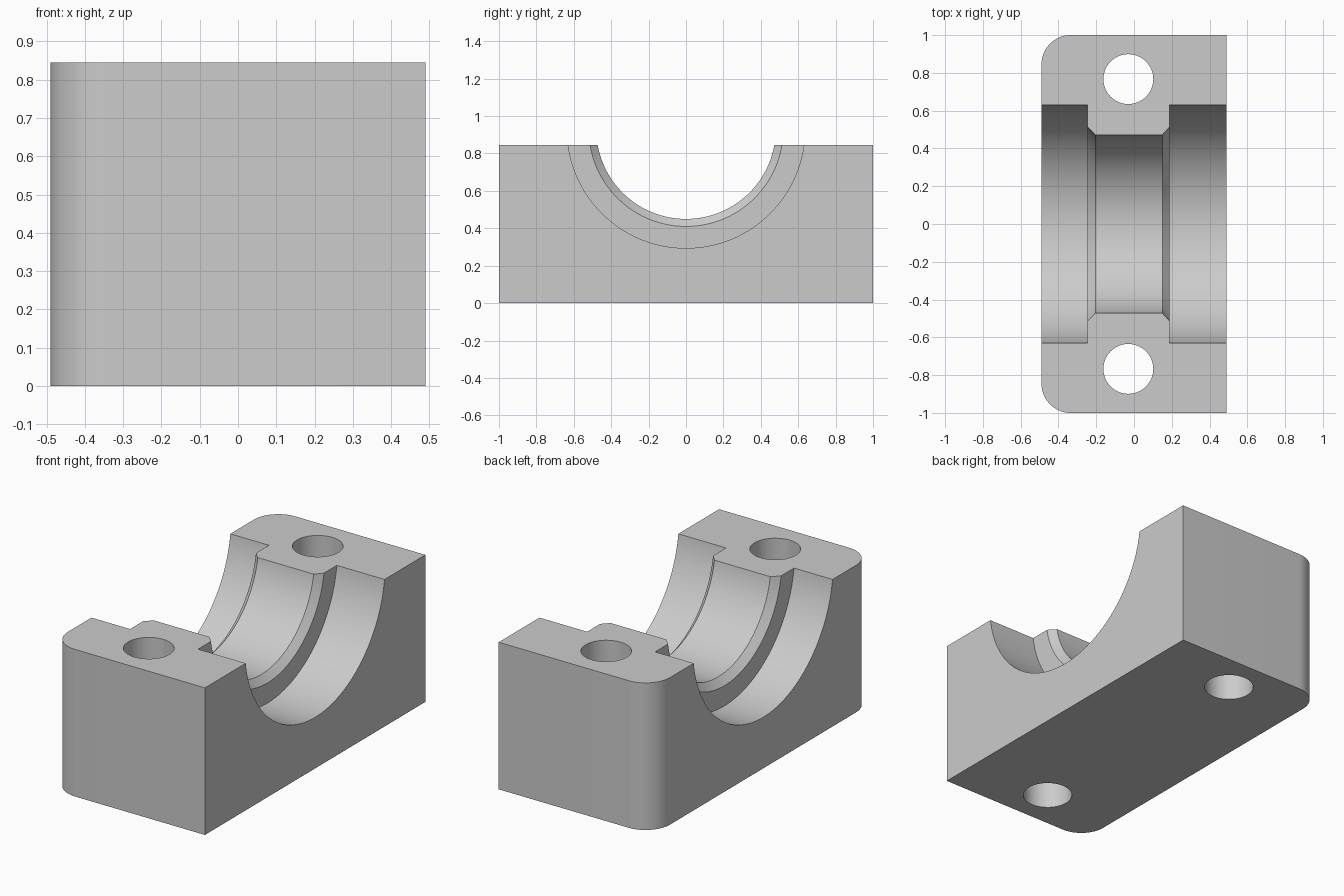
import bpy, bmesh, math
from mathutils import Matrix, Vector

cube = bpy.data.objects.get("Cube")
if cube:
    bpy.data.objects.remove(cube, do_unlink=True)

HALF_X, HALF_Y, HEIGHT = 0.49, 1.0, 0.845
CORNER = 0.155
BORE_Z = 0.93

grey = bpy.data.materials.new("light grey metal")
grey.use_nodes = True
COLOUR = (0.6, 0.6, 0.6, 1)
grey.diffuse_color = COLOUR
grey.node_tree.nodes["Principled BSDF"].inputs["Base Color"].default_value = COLOUR


def make_object(name, bm):
    bmesh.ops.recalc_face_normals(bm, faces=bm.faces)
    mesh = bpy.data.meshes.new(name)
    bm.to_mesh(mesh)
    bm.free()
    mesh.materials.append(grey)
    obj = bpy.data.objects.new(name, mesh)
    bpy.context.collection.objects.link(obj)
    return obj


# Block: outline with two rounded corners on the right side, extruded upward
def corner_arc(cy, start, steps=16):
    cx = -HALF_X + CORNER
    angles = [start + math.pi / 2 * i / steps for i in range(steps + 1)]
    return [(cx + CORNER * math.cos(a), cy + CORNER * math.sin(a)) for a in angles]


outline = [(HALF_X, -HALF_Y), (HALF_X, HALF_Y)]
outline += corner_arc(HALF_Y - CORNER, math.pi / 2)
outline += corner_arc(-HALF_Y + CORNER, math.pi)
bm = bmesh.new()
base = bm.faces.new([bm.verts.new((x, y, 0)) for x, y in outline])
top = bmesh.ops.extrude_face_region(bm, geom=[base])["geom"]
bmesh.ops.translate(bm, vec=(0, 0, HEIGHT),
                    verts=[v for v in top if isinstance(v, bmesh.types.BMVert)])
block = make_object("bearing_block", bm)

# Bore cutter: stepped, chamfered profile turned about the x axis
profile = [(-0.6, 0), (-0.6, 0.636), (-0.245, 0.636), (-0.245, 0.52),
           (-0.205, 0.48), (0.15, 0.48), (0.187, 0.52), (0.187, 0.636),
           (0.6, 0.636), (0.6, 0)]
bm = bmesh.new()
verts = [bm.verts.new((x, 0, BORE_Z - r)) for x, r in profile]
edges = [bm.edges.new(pair) for pair in zip(verts, verts[1:])]
bmesh.ops.spin(bm, geom=verts + edges, cent=(0, 0, BORE_Z), axis=(1, 0, 0),
               angle=math.tau, steps=128, use_duplicate=False)
bmesh.ops.remove_doubles(bm, verts=bm.verts, dist=0.0001)
cutters = [make_object("bore_cutter", bm)]

# Bolt hole cutters, one at each end
for side, y in (("front", -0.767), ("back", 0.767)):
    bm = bmesh.new()
    bmesh.ops.create_cone(bm, cap_ends=True, segments=64, radius1=0.132, radius2=0.132,
                          depth=2, matrix=Matrix.Translation(Vector((-0.03, y, 0.4))))
    cutters.append(make_object(side + "_bolt_hole_cutter", bm))

# Cut the block, then remove the cutters
bpy.context.view_layer.objects.active = block
block.select_set(True)
for cutter in cutters:
    mod = block.modifiers.new(cutter.name, "BOOLEAN")
    mod.operation = "DIFFERENCE"
    mod.solver = "EXACT"
    mod.object = cutter
    bpy.ops.object.modifier_apply(modifier=mod.name)
    bpy.data.objects.remove(cutter, do_unlink=True)

bpy.ops.object.select_all(action="DESELECT")
block.select_set(True)
bpy.ops.object.shade_smooth_by_angle(angle=math.radians(30))
